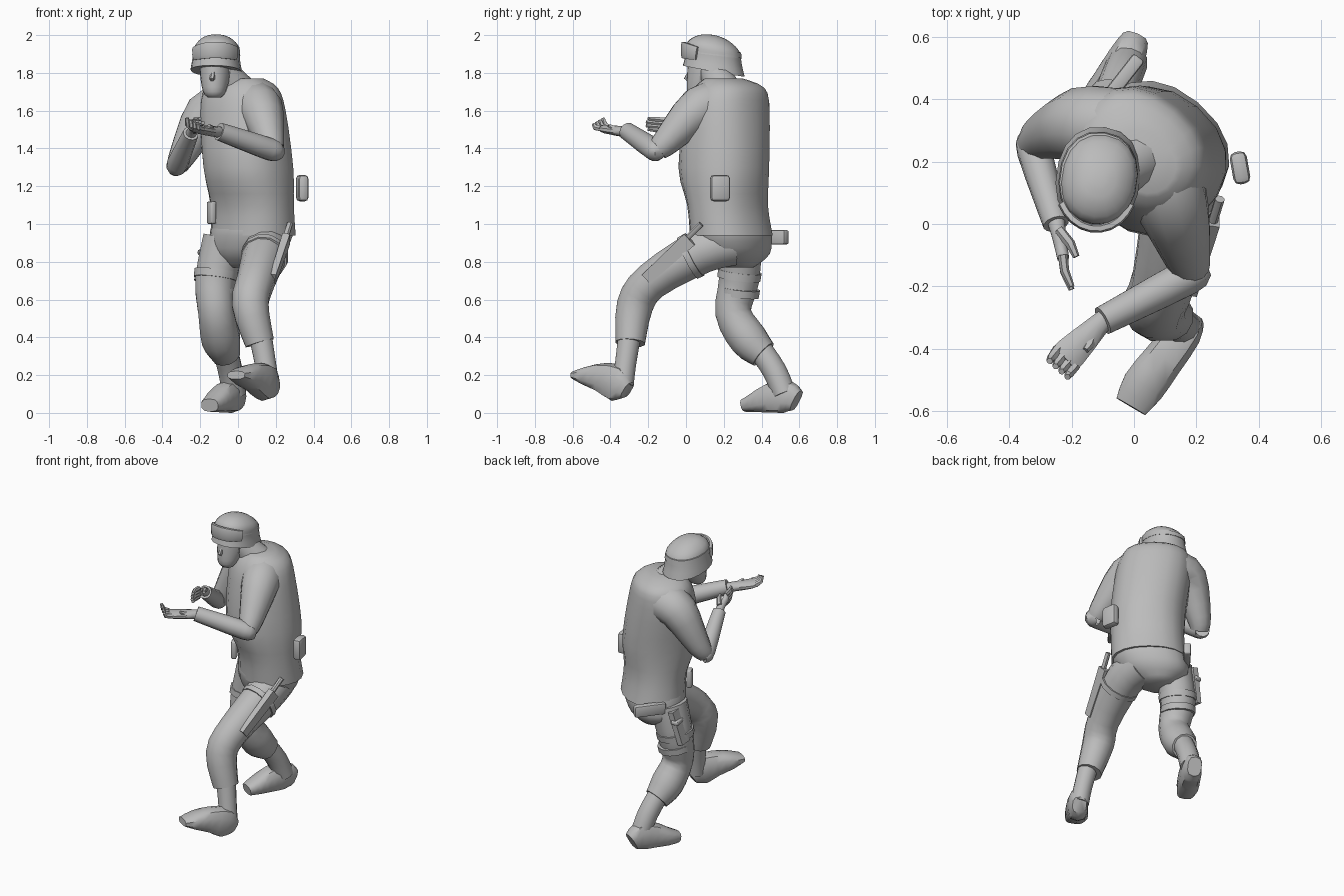
import bpy, bmesh
from math import sin, cos, pi, radians, copysign
from mathutils import Vector, Matrix

if "Cube" in bpy.data.objects:
    bpy.data.objects.remove(bpy.data.objects["Cube"])

grey = bpy.data.materials.new("plain_grey")
grey.use_nodes = True
tone = (.5, .5, .5, 1)
grey.diffuse_color = tone
grey.node_tree.nodes["Principled BSDF"].inputs["Base Color"].default_value = tone
parts = []
X, Y, Z = Vector((1, 0, 0)), Vector((0, 1, 0)), Vector((0, 0, 1))


def finish(name, bm):
    """Turn a bmesh into a named grey part."""
    bmesh.ops.recalc_face_normals(bm, faces=bm.faces)
    mesh = bpy.data.meshes.new(name)
    bm.to_mesh(mesh)
    bm.free()
    mesh.materials.append(grey)
    part = bpy.data.objects.new(name, mesh)
    bpy.context.collection.objects.link(part)
    parts.append(part)
    return part


def skin(name, loops):
    """Join loops of points into a closed skin."""
    bm = bmesh.new()
    rows = [[bm.verts.new(point) for point in loop] for loop in loops]
    for low, high in zip(rows, rows[1:]):
        for i in range(len(low)):
            bm.faces.new((low[i - 1], low[i], high[i], high[i - 1]))
    bm.faces.new(rows[0][::-1])
    bm.faces.new(rows[-1])
    return finish(name, bm)


def outline(sides, power):
    """Unit cross-section; a power below one makes it squarer."""
    for i in range(sides):
        angle = 2 * pi * (i + .5) / sides
        yield tuple(copysign(abs(v) ** power, v) for v in (cos(angle), sin(angle)))


def flow(points, steps):
    """Smoothly blend every value between the given points."""
    padded = [points[0], *points, points[-1]]
    for group in zip(padded, padded[1:], padded[2:], padded[3:]):
        for step in range(steps):
            t = step / steps
            yield [b + t / 2 * (c - a + t * (2 * a - 5 * b + 4 * c - d + t * (3 * (b - c) + d - a)))
                   for a, b, c, d in zip(*group)]
    yield points[-1]


def tube(name, points, ref=X, sides=12, power=1, steps=3):
    """Limb along a path; each point is x, y, z, radius and optional second radius."""
    rings = list(flow(points, steps))
    path = [Vector(ring[:3]) for ring in rings]
    last = len(path) - 1
    loops = []
    for k, (centre, ring) in enumerate(zip(path, rings)):
        along = (path[min(k + 1, last)] - path[max(k - 1, 0)]).normalized()
        side = along.cross(ref).normalized()
        up = side.cross(along)
        loops.append([centre + side * u * ring[3] + up * v * ring[-1]
                      for u, v in outline(sides, power)])
    return skin(name, loops)


def stack(name, rings, yaw=0, tilt=0, power=.9, steps=3):
    """Level rings of z, x, y, half width, half depth, turned by yaw, tipped by tilt."""
    turn = Matrix.Rotation(radians(yaw), 3, 'Z')
    shape = list(outline(18, power))
    return skin(name, [[turn @ Vector((u * w, v * d, v * d * tilt)) + Vector((x, y, z))
                        for u, v in shape] for z, x, y, w, d in flow(rings, steps)])


def block(name, centre, size, turn=0, bevel=.01):
    """Soft-edged box turned about the vertical."""
    bm = bmesh.new()
    bmesh.ops.create_cube(bm, size=1)
    bmesh.ops.scale(bm, vec=size, verts=bm.verts)
    bmesh.ops.bevel(bm, geom=bm.edges, offset=bevel, segments=2, affect='EDGES', profile=.5)
    part = finish(name, bm)
    part.location = centre
    part.rotation_euler.z = radians(turn)


def digit(name, base, reach, bow, radius):
    """Finger or thumb, bowed at the middle and tapering to the tip."""
    base, reach, bow = Vector(base), Vector(reach), Vector(bow)
    middle = base + reach / 2 + bow
    tube(name, [(*base, radius), (*middle, radius * .9), (*(base + reach), radius * .6)],
         sides=6, steps=1)


# Torso and hips, turned towards the model's right
stack("torso", [(.94, .08, .24, .235, .195), (1.1, .075, .22, .23, .19), (1.3, .055, .2, .235, .23),
                (1.6, .025, .22, .235, .2), (1.72, .02, .23, .2, .165),
                (1.77, .03, .2, .11, .09)], yaw=-40)
stack("hips", [(.77, .03, .27, .08, .09), (.84, .045, .26, .2, .16),
               (.94, .07, .24, .23, .19), (1, .075, .23, .225, .18)], yaw=-40)

# Neck and head
tube("neck", [(0, .2, 1.7, .1), (-.1, .13, 1.84, .07)])
stack("head", [(1.67, -.125, .06, .035, .03), (1.7, -.125, .07, .06, .065),
               (1.79, -.12, .11, .08, .105), (1.87, -.12, .12, .08, .11)], yaw=-10, power=1)
tube("nose", [(-.13, .02, 1.81, .01), (-.137, .003, 1.77, .015), (-.135, .02, 1.755, .01)],
     sides=6, steps=1)
for name, side in (("right_chin_strap", -1), ("left_chin_strap", 1)):
    tube(name, [(-.12 + .08 * side, .09, 1.85, .012, .006), (-.12 + .065 * side, .08, 1.75, .012, .006),
                (-.125, .04, 1.68, .012, .006)], sides=6, steps=1)

# Helmet with strap and goggles
stack("helmet", [(1.81, -.115, .147, .135, .165), (1.87, -.115, .147, .125, .15),
                 (1.94, -.11, .145, .116, .138), (1.985, -.11, .145, .07, .08),
                 (2, -.11, .145, .02, .02)], yaw=-8, tilt=-.18)
stack("goggle_strap", [(1.895, -.115, .147, .126, .15), (1.925, -.115, .147, .122, .146)],
      yaw=-8, tilt=-.12, steps=1)
arc = [radians(206 + 14 * i) for i in range(10)]
tube("goggles", [(-.12 + .122 * cos(a), .125 + .14 * sin(a), 1.91 - .012 * cos(2 * a),
                  .014, .045 - .012 * abs(cos(a)) ** 3) for a in arc],
     ref=Z, sides=8, power=.6, steps=1)

# Left arm, reaching across the front
tube("left_upper_arm", [(.06, .2, 1.64, .125), (.12, .07, 1.61, .12),
                        (.17, -.1, 1.44, .078), (.18, -.15, 1.39, .06)])
tube("left_forearm", [(.2, -.15, 1.385, .045), (.17, -.17, 1.395, .06),
                      (-.1, -.31, 1.49, .048)], ref=Z)
tube("left_palm", [(-.09, -.3, 1.485, .032, .03), (-.2, -.41, 1.5, .055, .024),
                   (-.225, -.435, 1.51, .05, .016)], ref=Z, sides=10)

# Right arm, bent with the elbow low
tube("right_upper_arm", [(-.07, .31, 1.61, .13), (-.17, .32, 1.58, .12),
                         (-.29, .28, 1.37, .075), (-.32, .25, 1.31, .058)], ref=Y)
tube("right_forearm", [(-.325, .27, 1.3, .045), (-.32, .235, 1.32, .056), (-.25, 0, 1.48, .042)])
tube("right_palm", [(-.25, .01, 1.475, .03), (-.24, -.04, 1.5, .024, .036),
                    (-.227, -.11, 1.52, .02, .042)], ref=Z, sides=10)

# Fingers and thumbs
for i in range(4):
    row = i - 1.5
    digit("left_finger", (-.215 + row * .019, -.425 - row * .017, 1.506),
          (-.027, -.04, .055 - .01 * i), (-.008, -.01, -.008), .017)
    digit("right_finger", (-.228, -.1, 1.52 + row * .019),
          (.028, -.115 + .01 * abs(row), .01), (-.008, 0, 0), .016)
digit("left_thumb", (-.13, -.35, 1.495), (-.025, -.055, .025), (0, -.01, 0), .018)
digit("right_thumb", (-.24, -.02, 1.51), (.055, -.085, .025), (.008, 0, .008), .018)

# Left leg, stepping forward on the heel
tube("left_trouser", [(.13, .24, .9, .125), (.145, .08, .855, .122), (.095, -.18, .7, .103),
                      (.065, -.27, .57, .1), (.115, -.295, .37, .08)])
tube("left_boot_shaft", [(.12, -.3, .4, .062), (.145, -.32, .26, .058), (.16, -.335, .15, .06)])
tube("left_boot", [(.18, -.31, .12, .045, .05), (.15, -.36, .155, .062, .1),
                   (.09, -.44, .185, .068, .08), (.03, -.52, .195, .072, .052),
                   (-.01, -.585, .2, .055, .022)], ref=Z, sides=10, power=.75, steps=2)

# Right leg, trailing behind
tube("right_trouser", [(-.07, .29, .92, .12), (-.12, .28, .7, .11), (-.115, .25, .53, .098),
                       (-.09, .33, .39, .105), (-.065, .41, .31, .08)])
tube("right_boot_shaft", [(-.07, .39, .34, .066), (-.04, .47, .22, .066), (-.02, .52, .1, .065)])
tube("right_boot", [(0, .585, .065, .045, .06), (-.025, .53, .09, .062, .09),
                    (-.07, .45, .08, .068, .08), (-.12, .37, .055, .068, .053),
                    (-.15, .31, .04, .05, .035)], ref=Z, sides=10, power=.75, steps=2)

# Thigh straps
for drop in (0, .09):
    tube("right_thigh_strap", [(-.115, .285, .75 - drop, .12 - drop / 10),
                               (-.12, .28, .71 - drop, .118 - drop / 10)], steps=1)
tube("left_thigh_strap", [(.143, .04, .835, .127), (.138, .01, .82, .125)], steps=1)

# Carried gear
tube("left_sheath", [(.255, .02, .92, .022, .045), (.185, -.21, .71, .018, .035)],
     ref=Z - Y, sides=4, power=.3, steps=1)
tube("left_knife_handle", [(.25, 0, .92, .016), (.275, .08, 1, .016)], sides=8, steps=1)
tube("right_holster", [(-.16, .35, .92, .022, .055), (-.215, .33, .7, .02, .045)],
     ref=Y, sides=4, power=.3, steps=1)
block("right_holster_strap", (-.18, .34, .85), (.05, .12, .03), turn=10)
block("rear_hip_grip", (-.045, .455, .93), (.2, .045, .075), turn=52)
block("left_hip_pouch", (.34, .18, 1.19), (.055, .105, .14), turn=10, bevel=.02)
block("front_belt_pouch", (-.14, .16, 1.06), (.035, .06, .12), turn=25)

# Smooth shading with kept edges
bpy.ops.object.select_all(action='DESELECT')
for part in parts:
    part.select_set(True)
bpy.context.view_layer.objects.active = parts[0]
bpy.ops.object.shade_smooth_by_angle(angle=radians(45))
